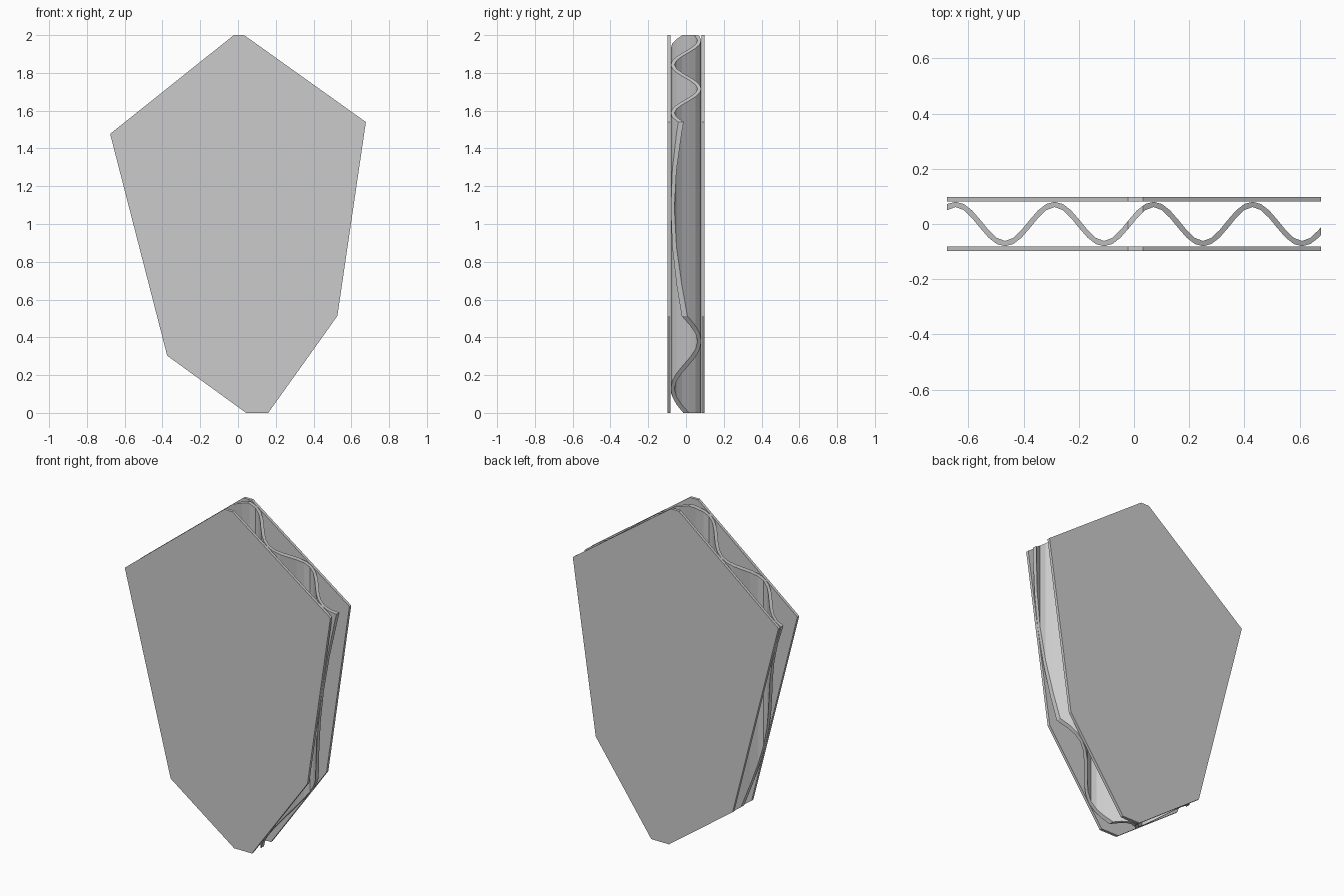
import bpy, bmesh, math

if "Cube" in bpy.data.objects:
    bpy.data.objects.remove(bpy.data.objects["Cube"])

# Outline of the board piece: upper and lower edges, left to right (x, z)
UPPER = [(-0.677, 1.477), (-0.022, 2.0), (0.032, 2.0), (0.677, 1.54)]
LOWER = [(-0.677, 1.477), (-0.375, 0.303), (0.043, 0.0), (0.16, 0.0),
         (0.526, 0.513), (0.677, 1.54)]
OUTER, INNER = 0.098, 0.081
PERIOD, PEAK_X, AMP, THICK, STEPS = 0.359, 0.071, 0.071, 0.019, 12


def interp(points, x):
    for (x0, v0), (x1, v1) in zip(points, points[1:]):
        if x <= x1 + 1e-9:
            return v0 + (v1 - v0) * (x - x0) / (x1 - x0)
    return points[-1][1]


def finish(name, bm):
    bmesh.ops.remove_doubles(bm, verts=bm.verts, dist=1e-5)
    bmesh.ops.recalc_face_normals(bm, faces=bm.faces)
    mesh = bpy.data.meshes.new(name)
    bm.to_mesh(mesh)
    bm.free()
    bpy.context.collection.objects.link(bpy.data.objects.new(name, mesh))


def liner(name, y0, y1):
    bm = bmesh.new()
    outline = UPPER + LOWER[-2:0:-1]
    face = bm.faces.new([bm.verts.new((x, y0, z)) for x, z in outline])
    ext = bmesh.ops.extrude_face_region(bm, geom=[face])
    moved = [g for g in ext["geom"] if isinstance(g, bmesh.types.BMVert)]
    bmesh.ops.translate(bm, verts=moved, vec=(0, y1 - y0, 0))
    finish(name, bm)


# Flat facing sheets
liner("front_liner", -OUTER, -INNER)
liner("back_liner", INNER, OUTER)

# Faceted wave profile: both skins of the fluted sheet
near, far = [], []
k = 2 * math.pi / PERIOD
for i in range(-2 * STEPS - 8, 2 * STEPS + 1):
    x = PEAK_X + i * PERIOD / STEPS
    y = AMP * math.cos(k * (x - PEAK_X))
    slope = AMP * k * math.sin(k * (x - PEAK_X))
    half = THICK / 2 * math.sqrt(1 + slope * slope)
    near.append((x, max(y - half, -INNER)))
    far.append((x, min(y + half, INNER)))

# Fluted core, trimmed to the outline
left, right = UPPER[0][0], UPPER[-1][0]
xs = {round(x, 5) for x, _ in near if left < x < right}
xs |= {x for x, _ in UPPER + LOWER}
bm = bmesh.new()
rings = []
for x in sorted(xs):
    lo, hi = interp(LOWER, x), interp(UPPER, x)
    a, b = interp(near, x), interp(far, x)
    rings.append([bm.verts.new((x, y, z))
                  for y, z in ((a, lo), (b, lo), (b, hi), (a, hi))])
for r, s in zip(rings, rings[1:]):
    for j in range(4):
        n = (j + 1) % 4
        bm.faces.new((r[j], r[n], s[n], s[j]))
finish("fluted_core", bm)
